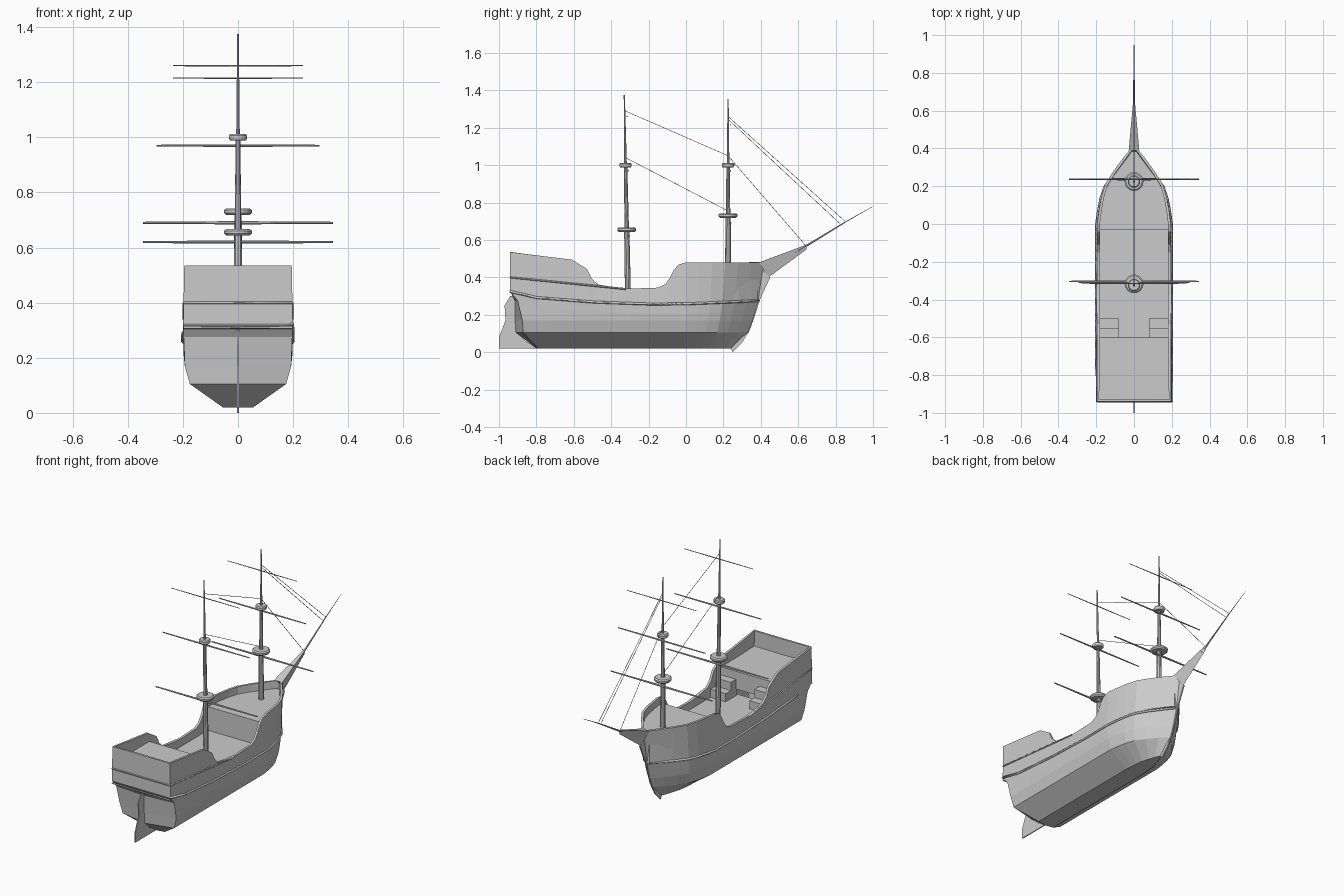
import bpy, bmesh, math
from mathutils import Vector

old = bpy.data.objects.get("Cube")
if old:
    bpy.data.objects.remove(old, do_unlink=True)

grey = bpy.data.materials.new("plain grey")
grey.use_nodes = True
grey.diffuse_color = (0.6, 0.6, 0.6, 1)
grey.node_tree.nodes["Principled BSDF"].inputs["Base Color"].default_value = (0.6, 0.6, 0.6, 1)


def add_object(name, data):
    ob = bpy.data.objects.new(name, data)
    data.materials.append(grey)
    bpy.context.collection.objects.link(ob)
    return ob


def finish(name, bm):
    bmesh.ops.remove_doubles(bm, verts=bm.verts, dist=0.0005)
    bmesh.ops.recalc_face_normals(bm, faces=bm.faces)
    me = bpy.data.meshes.new(name)
    bm.to_mesh(me)
    bm.free()
    return add_object(name, me)


def interp(points, t):
    for (a, p), (b, q) in zip(points, points[1:]):
        if t <= b:
            return p + (q - p) * max(0, t - a) / (b - a)
    return points[-1][1]


# Hull lines: rail height, wale height and plan taper towards the stem
RAIL = [(-.94, .535), (-.61, .495), (-.53, .445), (-.505, .395), (-.47, .362), (-.38, .347), (-.3, .34),
        (-.15, .345), (-.11, .365), (-.085, .4), (-.065, .44), (-.04, .468), (0, .48), (.42, .48)]
WALE = [(-.94, .325), (-.8, .292), (-.5, .268), (-.2, .257), (0, .258), (.42, .275)]
TAPER = [(0, 0), (.1, .42), (.2, .77), (.3, .92), (.42, 1)]
BOW = .42
# Each level: half width, stern side y, stern centre y, stem y
LEVELS = [(.055, -.79, -.8, .25), (.175, -.87, -.91, .335), (.193, -.875, -.915, .36),
          (.197, -.9, -.915, .375), (.199, -.94, -.94, .39), (.195, -.94, -.94, BOW)]
STATIONS = [p[0] for p in RAIL[:-1]] + [-.8, -.7, -.2, .07, .14, .21, .28, .35, BOW]
STATIONS.sort()


def level_z(i, y):
    wale = interp(WALE, y)
    return (.02, .105, .17, wale - .05, wale, interp(RAIL, y))[i]


def hull_point(i, y):
    half, stern, _, stem = LEVELS[i]
    x = half * interp(TAPER, BOW - y)
    if y < -.7:
        yy = -.7 + (y + .7) * (stern + .7) / -.24
    else:
        yy = y * stem / BOW if y > 0 else y
    return Vector((x, yy, level_z(i, y)))


def half_width(y):
    return .197 * interp(TAPER, BOW - y)


# Hull shell
bm = bmesh.new()
for side in (1, -1):
    flip = Vector((side, 1, 1))
    rows = [[bm.verts.new(hull_point(i, y) * flip) for y in STATIONS] for i in range(6)]
    keel = [bm.verts.new((0, v.co.y, v.co.z)) for v in rows[0]]
    rows.insert(0, keel)
    centre = [keel[0]] + [bm.verts.new((0, LEVELS[i][2], level_z(i, -.94))) for i in range(6)]
    for k in range(6):
        for j in range(len(STATIONS) - 1):
            quad = [rows[k][j], rows[k][j + 1], rows[k + 1][j + 1], rows[k + 1][j]]
            bm.faces.new(quad)
        # Transom panels
        if k:
            bm.faces.new([rows[k][0], rows[k + 1][0], centre[k + 1], centre[k]])
        else:
            bm.faces.new([rows[0][0], rows[1][0], centre[1]])
bmesh.ops.dissolve_degenerate(bm, dist=0.0002, edges=bm.edges)
hull = finish("hull", bm)
shell = hull.modifiers.new("planking", "SOLIDIFY")
shell.thickness = .014
shell.offset = -1


# Decks are blocks that follow the hull plan
def deck(name, y0, y1, low, top):
    ys = [y0] + [y for y in STATIONS if y0 < y < y1] + [y1]
    ring = [(max(half_width(y) - .009, .002), y) for y in ys]
    ring += [(-x, y) for x, y in reversed(ring)]
    bm = bmesh.new()
    face = bm.faces.new([bm.verts.new((x, y, low)) for x, y in ring])
    up = bmesh.ops.extrude_face_region(bm, geom=[face])
    bmesh.ops.translate(bm, verts=[g for g in up["geom"] if isinstance(g, bmesh.types.BMVert)],
                        vec=(0, 0, top - low))
    finish(name, bm)


deck("main_deck", -.62, -.02, .275, .29)
deck("forecastle_deck", -.03, .385, .28, .435)
deck("poop_deck", -.93, -.6, .33, .44)


def box(name, lo, hi):
    bm = bmesh.new()
    bmesh.ops.create_cube(bm, size=1)
    lo, hi = Vector(lo), Vector(hi)
    for v in bm.verts:
        v.co = (lo + hi) / 2 + v.co * (hi - lo)
    finish(name, bm)


# Steps up to the poop
for side, label in ((1, "left"), (-1, "right")):
    for n, (front, top) in enumerate(((-.5, .34), (-.55, .39))):
        xs = sorted((side * .08, side * .188))
        box(f"{label}_step_{n + 1}", (xs[0], -.605, .285), (xs[1], front, top))


# Raised rubbing strakes around the hull
def strake(name, path, closed, depth):
    cu = bpy.data.curves.new(name, "CURVE")
    cu.dimensions = "3D"
    cu.bevel_depth = depth
    cu.bevel_resolution = 0
    sp = cu.splines.new("POLY")
    sp.points.add(len(path) - 1)
    for p, co in zip(sp.points, path):
        p.co = (*co, 1)
    sp.use_cyclic_u = closed
    add_object(name, cu)


def mirror_path(path):
    return [Vector((-p.x, p.y, p.z)) for p in reversed(path)] + path


lower = [hull_point(4, y) for y in STATIONS]
strake("lower_wale", mirror_path(lower[::-1])[1:], True, .007)
upper = [Vector((.197, y, .4 - (y + .94) * .1)) for y in (-.94, -.7, -.5, -.32)]
strake("upper_wale", mirror_path(upper), False, .005)
strake("transom_band", [(-.197, -.941, .31), (.197, -.941, .31)], False, .005)


# Flat rudder and wedge-shaped beak
def plate(name, outline, half):
    bm = bmesh.new()
    a, b = [[bm.verts.new((s * half, y, z)) for y, z in outline] for s in (1, -1)]
    bm.faces.new(a)
    bm.faces.new(b[::-1])
    for i in range(len(outline)):
        bm.faces.new([a[i - 1], a[i], b[i], b[i - 1]])
    finish(name, bm)


plate("rudder", [(-1, .02), (-1, .08), (-.965, .17), (-.97, .25), (-.94, .3), (-.9, .3),
                 (-.9, .11), (-.86, .06), (-.78, .02)], .003)
plate("stem_post", [(.25, 0), (.3, .05), (.345, .13), (.37, .2), (.395, .28), (.45, .4),
                    (.4, .45), (.37, .28), (.33, .13), (.24, .02)], .004)

bm = bmesh.new()
tip = [bm.verts.new(c) for c in ((-.005, .645, .575), (.005, .645, .575), (0, .645, .55))]
root = [bm.verts.new(c) for c in ((-.028, .39, .48), (.028, .39, .48), (0, .44, .4))]
bm.faces.new(tip)
bm.faces.new(root)
for i in range(3):
    bm.faces.new([tip[i - 1], tip[i], root[i], root[i - 1]])
finish("beak", bm)


# Round tapered spars
def spar(name, a, b, r1, r2, sides=10):
    a, b = Vector(a), Vector(b)
    bm = bmesh.new()
    bmesh.ops.create_cone(bm, cap_ends=True, segments=sides, radius1=r1, radius2=r2, depth=(b - a).length)
    turn = (b - a).to_track_quat("Z", "Y").to_matrix()
    for v in bm.verts:
        v.co = (a + b) / 2 + turn @ v.co
    finish(name, bm)


def fighting_top(name, y, z, r):
    bm = bmesh.new()
    profile = ((.5, -.012), (.85, -.012), (1, -.004), (1, .006), (.85, .012), (.5, .012))
    rings = [[bm.verts.new((k * r * math.cos(t * math.tau / 16), y + k * r * math.sin(t * math.tau / 16), z + h))
              for t in range(16)] for k, h in profile]
    for lo, hi in zip(rings, rings[1:]):
        for i in range(16):
            bm.faces.new([lo[i - 1], lo[i], hi[i], hi[i - 1]])
    bm.faces.new(rings[0])
    bm.faces.new(rings[-1])
    finish(name, bm)


# Masts: base, foot height, lower top, head, rake, yard heights
MASTS = {"main": (-.31, .285, .655, 1.375, -.02, (.62, .97, 1.26)),
         "fore": (.225, .43, .73, 1.355, 0, (.69, .97, 1.215))}
for label, (y, foot, top, head, rake, yards) in MASTS.items():
    def at(z):
        return Vector((0, y + rake * (z - foot) / (head - foot), z))
    spar(label + "_lower_mast", at(foot), at(top), .016, .014)
    spar(label + "_topmast", at(top), at(1.0), .012, .009)
    spar(label + "_topgallant_mast", at(1.0), at(head), .007, .003)
    fighting_top(label + "_lower_top", at(top).y, top, .05)
    fighting_top(label + "_upper_top", at(1).y, 1.0, .033)
    for n, (z, half, r) in enumerate(zip(yards, (.345, .295, .235), (.006, .005, .003))):
        mid = at(z) + Vector((0, .012, 0))
        for s in (1, -1):
            spar(f"{label}_yard_{n + 1}_{'left' if s > 0 else 'right'}", mid, mid + Vector((s * half, 0, 0)),
                 r, r * .6, 8)

# Bowsprit and stays
spar("bowsprit", (0, .58, .53), (0, .85, .695), .006, .003, 8)
spar("bowsprit_tip", (0, .85, .695), (0, 1, .78), .0025, .001, 6)
STAYS = [(-.325, 1.29, .225, 1.05), (-.323, 1.04, .225, .755), (.225, 1.26, .85, .7),
         (.225, 1.245, .82, .69), (.225, 1.05, .64, .57)]
for n, (y0, z0, y1, z1) in enumerate(STAYS):
    spar(f"stay_{n + 1}", (0, y0, z0), (0, y1, z1), .0015, .0015, 5)
